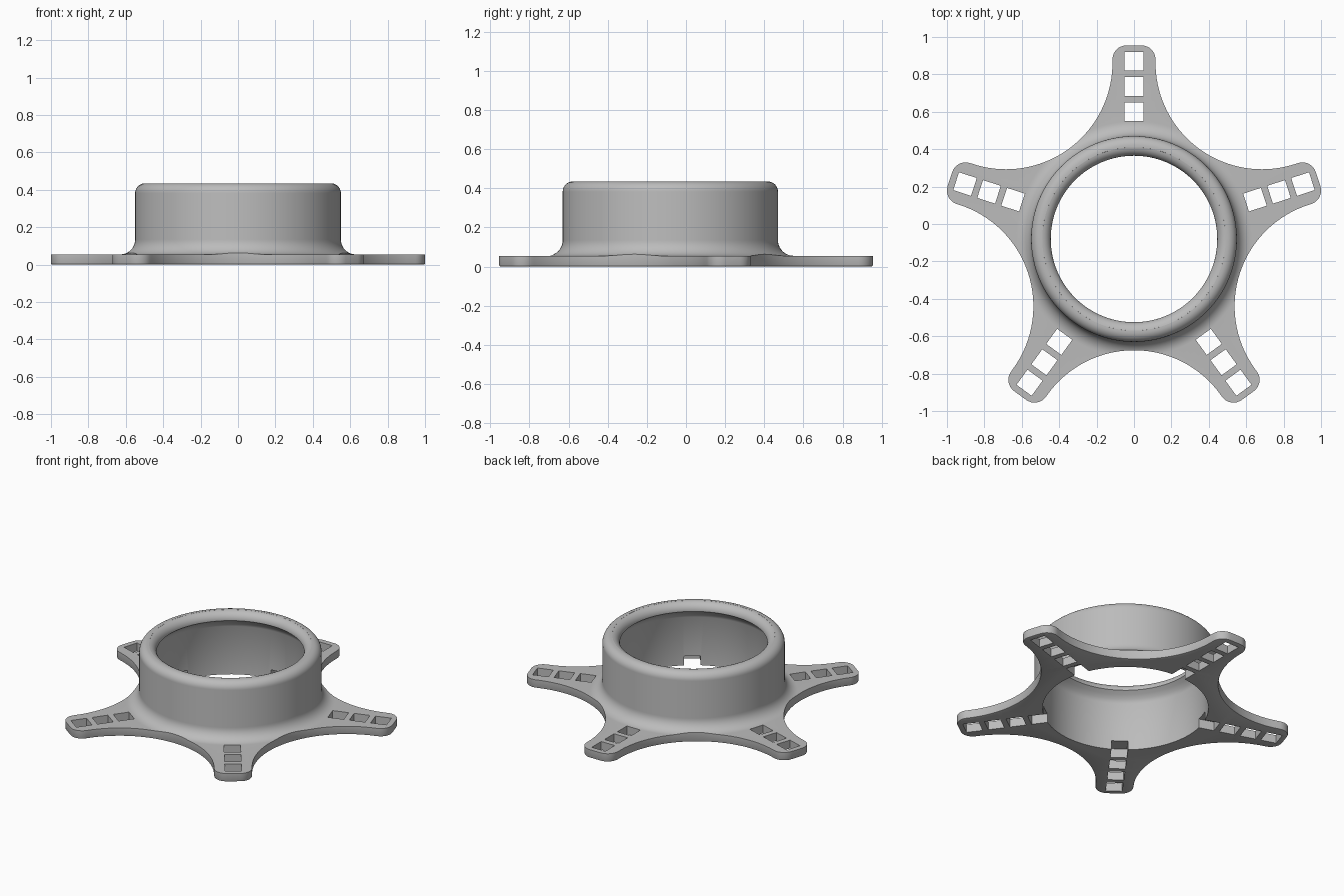
import bpy, bmesh, math
from math import sin, cos, pi, radians
from mathutils import Matrix, Vector

if "Cube" in bpy.data.objects:
    bpy.data.objects.remove(bpy.data.objects["Cube"], do_unlink=True)

CENTRE = Matrix.Translation((0, -0.08, 0))
ARMS = 5
TOP, PLATE = 0.435, 0.055       # collar height, plate thickness
OUTER, BORE, LIP = 0.55, 0.50, 0.445
HALF_WIDTH, VALLEY, TIP, CORNER = 0.115, 0.595, 1.035, 0.075


def arc(cx, cy, r, start, end, n):
    """Points of a circular arc, angles in degrees."""
    angles = [radians(start + (end - start) * i / n) for i in range(n + 1)]
    return [(cx + r * cos(a), cy + r * sin(a)) for a in angles]


def make_object(name, bm):
    bmesh.ops.remove_doubles(bm, verts=bm.verts, dist=1e-5)
    bmesh.ops.recalc_face_normals(bm, faces=bm.faces)
    bm.transform(CENTRE)
    mesh = bpy.data.meshes.new(name)
    bm.to_mesh(mesh)
    bm.free()
    obj = bpy.data.objects.new(name, mesh)
    bpy.context.collection.objects.link(obj)
    return obj


def lathe(name, profile, steps=128):
    """Solid of revolution; the profile starts and ends on the axis."""
    bm = bmesh.new()
    verts = [bm.verts.new((r, 0, z)) for r, z in profile]
    edges = [bm.edges.new(pair) for pair in zip(verts, verts[1:])]
    bmesh.ops.spin(bm, geom=verts + edges, cent=(0, 0, 0), axis=(0, 0, 1),
                   angle=2 * pi, steps=steps, use_merge=True)
    return make_object(name, bm)


def star_prism(name, height, chamfer):
    """Five-armed outline with rounded tips and arcs between the arms."""
    half = pi / ARMS
    d = (VALLEY - HALF_WIDTH) / (1 - sin(half))
    valley = Vector((d * cos(half), d * sin(half)))
    inset = TIP - CORNER
    side = HALF_WIDTH - CORNER
    one_arm = (arc(inset, -side, CORNER, -90, 0, 8)
               + arc(inset, side, CORNER, 0, 90, 8)
               + arc(valley.x, valley.y, d - VALLEY, 270, 162, 36)[:-1])
    bm = bmesh.new()
    loop = []
    for k in range(ARMS):
        turn = Matrix.Rotation(pi / 2 + 2 * half * k, 3, 'Z')
        loop += [bm.verts.new(turn @ Vector((x, y, 0))) for x, y in one_arm]
    bmesh.ops.remove_doubles(bm, verts=loop, dist=1e-4)
    base = bmesh.ops.contextual_create(bm, geom=bm.verts[:])["faces"][0]
    rim = list(base.edges)
    top = bmesh.ops.extrude_face_region(bm, geom=[base], use_keep_orig=True)["geom"]
    bmesh.ops.translate(bm, vec=(0, 0, height),
                        verts=[g for g in top if isinstance(g, bmesh.types.BMVert)])
    bmesh.ops.bevel(bm, geom=rim, offset=chamfer, segments=2, profile=0.5,
                    affect='EDGES')
    return make_object(name, bm)


def strap_holes(name):
    """Four square slots along each arm, the innermost notching the collar."""
    bm = bmesh.new()
    for k in range(ARMS):
        turn = Matrix.Rotation(pi / 2 + 2 * pi * k / ARMS, 4, 'Z')
        for i in range(4):
            place = Matrix.Translation((0.95 - 0.135 * i, 0, -0.02))
            size = Matrix.Diagonal((0.1, 0.1, 0.16, 1))
            bmesh.ops.create_cube(bm, size=1, matrix=turn @ place @ size)
    return make_object(name, bm)


def cut(target, cutter, operation):
    mod = target.modifiers.new(cutter.name, 'BOOLEAN')
    mod.operation, mod.solver, mod.object = operation, 'EXACT', cutter
    bpy.context.view_layer.objects.active = target
    bpy.ops.object.modifier_apply(modifier=mod.name)
    bpy.data.objects.remove(cutter, do_unlink=True)


# Collar and plate: flared foot, straight wall, rounded rim
round_r = (OUTER - LIP) / 2
rim_r = LIP + round_r
foot = 0.08
body = lathe("collar_mount",
             [(0, -0.05), (1.2, -0.05), (1.2, PLATE)]
             + arc(OUTER + foot, PLATE + foot, foot, 270, 180, 10)
             + arc(rim_r, TOP - round_r, round_r, 0, 90, 10)
             + [(0, TOP)])

# Bore with an inward lip below the rounded rim
bore = lathe("bore_cutter",
             [(0, -0.1), (BORE, -0.1), (BORE, 0.32), (0.487, 0.345),
              (0.467, 0.365)]
             + arc(rim_r, TOP - round_r, round_r, 180, 98, 9)
             + [(rim_r, TOP + 0.02), (0, TOP + 0.02)])

cut(body, star_prism("star_outline", 0.6, 0.008), 'INTERSECT')
cut(body, bore, 'DIFFERENCE')
cut(body, strap_holes("strap_hole_cutter"), 'DIFFERENCE')

# Plain grey finish
grey = bpy.data.materials.new("plain_grey")
grey.use_nodes = True
colour = (0.5, 0.5, 0.5, 1)
grey.diffuse_color = colour
grey.node_tree.nodes["Principled BSDF"].inputs["Base Color"].default_value = colour
body.data.materials.clear()
body.data.materials.append(grey)

bpy.ops.object.select_all(action='DESELECT')
body.select_set(True)
bpy.context.view_layer.objects.active = body
bpy.ops.object.shade_smooth_by_angle(angle=radians(30))
